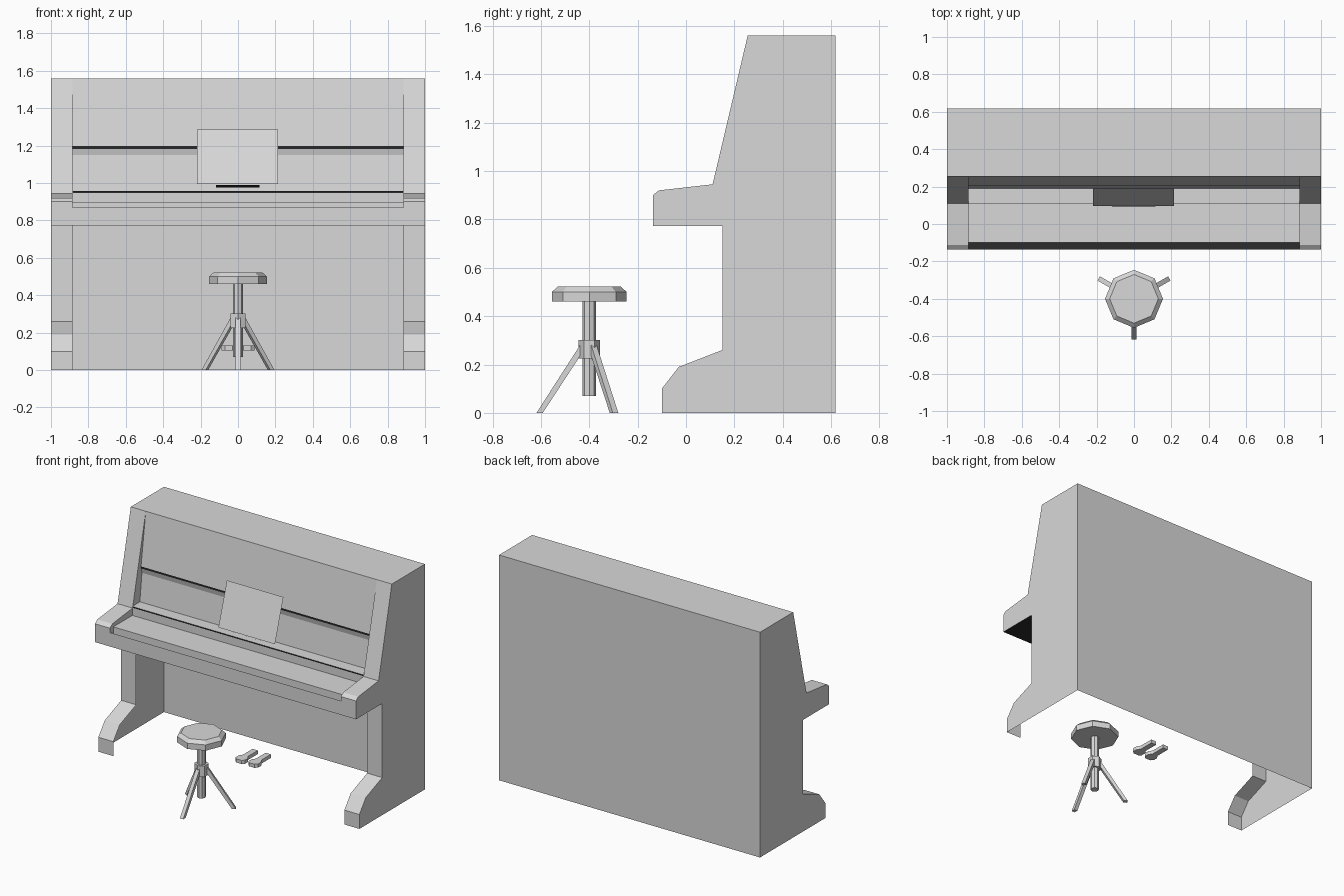
import bpy, bmesh, math
from mathutils import Matrix

if "Cube" in bpy.data.objects:
    bpy.data.objects.remove(bpy.data.objects["Cube"], do_unlink=True)


def material(name, value):
    mat = bpy.data.materials.new(name)
    mat.use_nodes = True
    colour = (value, value, value, 1)
    mat.diffuse_color = colour
    mat.node_tree.nodes["Principled BSDF"].inputs["Base Color"].default_value = colour
    return mat


GREY = material("light_grey", 0.69)
BLACK = material("black", 0.025)


def finish(name, bm, mat=GREY):
    bmesh.ops.remove_doubles(bm, verts=bm.verts, dist=0.0005)
    bmesh.ops.dissolve_limit(bm, angle_limit=0.02, verts=bm.verts, edges=bm.edges)
    mesh = bpy.data.meshes.new(name)
    bm.to_mesh(mesh)
    bm.free()
    mesh.materials.append(mat)
    bpy.context.collection.objects.link(bpy.data.objects.new(name, mesh))


def strip(bm, path, x0, x1):
    """Sweep a (y, z) path along x as an open sheet."""
    a = [bm.verts.new((x0, y, z)) for y, z in path]
    b = [bm.verts.new((x1, y, z)) for y, z in path]
    for i in range(len(path) - 1):
        bm.faces.new((a[i], b[i], b[i + 1], a[i + 1]))


def sheet(name, path, x0, x1, mat=GREY):
    bm = bmesh.new()
    strip(bm, path, x0, x1)
    finish(name, bm, mat)


def wall(bm, path, x, flip):
    """Flat (y, z) outline at one x."""
    pts = path[::-1] if flip else path
    bm.faces.new([bm.verts.new((x, y, z)) for y, z in pts])


def prism(name, outline, depth, matrix):
    """Closed prism: outline in local xy, centred depth along local z."""
    bm = bmesh.new()
    low = [bm.verts.new((x, y, -depth / 2)) for x, y in outline]
    high = [bm.verts.new((x, y, depth / 2)) for x, y in outline]
    bm.faces.new(low[::-1])
    bm.faces.new(high)
    n = len(outline)
    for i in range(n):
        j = (i + 1) % n
        bm.faces.new((low[i], low[j], high[j], high[i]))
    bmesh.ops.transform(bm, matrix=matrix, verts=bm.verts)
    bmesh.ops.recalc_face_normals(bm, faces=bm.faces)
    finish(name, bm)


def lathe(name, rings, sides, turn=0.0):
    """Faceted turned part around the stool axis from (radius, z) rings."""
    bm = bmesh.new()
    loops = []
    for r, z in rings:
        angles = [turn + math.tau * i / sides for i in range(sides)]
        loops.append([bm.verts.new((r * math.cos(t), STOOL_Y + r * math.sin(t), z)) for t in angles])
    bm.faces.new(loops[0][::-1])
    bm.faces.new(loops[-1])
    for lo, hi in zip(loops, loops[1:]):
        for i in range(sides):
            j = (i + 1) % sides
            bm.faces.new((lo[i], lo[j], hi[j], hi[i]))
    finish(name, bm)


INNER = 0.885
STOOL_Y = -0.4

# Case: hollow shell with side cheeks, front board, top and back
leg = [(-0.1, 0), (-0.1, 0.1), (-0.03, 0.19), (0.15, 0.26), (0.15, 0.773)]
board = [(-0.137, 0.773), (-0.137, 0.87)]
arm = [(-0.137, 0.87), (-0.137, 0.9), (-0.112, 0.92), (0.11, 0.945), (0.255, 1.56)]
crown = [(0.255, 1.56), (0.618, 1.56), (0.618, 0)]
case = bmesh.new()
for x0, x1 in ((-1, -INNER), (INNER, 1)):
    strip(case, leg, x0, x1)
    strip(case, board + arm[1:], x0, x1)
    strip(case, crown, x0, x1)
strip(case, board, -INNER, INNER)
strip(case, crown, -INNER, INNER)
outline = leg + board + arm[1:] + crown[1:]
wall(case, outline, -1, False)
wall(case, outline, 1, True)
finish("piano_case", case)
sheet("key_bed", [leg[-1], board[0]], -1, 1, BLACK)

# Key lid, shelf and recessed front panel with dark slots
lid = [(-0.1, 0.775), (-0.1, 0.895), (0.108, 0.895), (0.108, 0.948)]
shelf_slot = [(0.108, 0.948), (0.107, 0.957)]
shelf = [(0.107, 0.957), (0.19, 0.958)]
lower_panel = [(0.19, 0.958), (0.213, 1.15), (0.205, 1.183)]
panel_slot = [(0.205, 1.183), (0.203, 1.198)]
upper_panel = [(0.203, 1.198), (0.255, 1.56)]
sheet("key_lid", lid, -INNER, INNER)
sheet("shelf_slot", shelf_slot, -INNER, INNER, BLACK)
sheet("rear_shelf", shelf, -INNER, INNER)
sheet("lower_panel", lower_panel, -INNER, INNER)
sheet("panel_slot", panel_slot, -INNER, INNER, BLACK)
sheet("upper_panel", upper_panel, -INNER, INNER)

# Inner cheek walls beside the recess
bm = bmesh.new()
cheek = board + arm[1:] + panel_slot[::-1] + lower_panel[-2::-1] + [(0.19, 0.773)]
wall(bm, cheek, -INNER, True)
wall(bm, cheek, INNER, False)
finish("inner_cheeks", bm)

# Music sheet and its small dark holder
sheet("music_sheet", [(0.097, 0.994), (0.19, 1.285)], -0.218, 0.215)
sheet("sheet_holder", [(0.118, 0.976), (0.093, 0.99)], -0.118, 0.115, BLACK)

# Two pedals with a broad front pad and a narrow stem
half = [(0.02, 0.08), (0.037, 0.095), (0.037, 0.13), (0.02, 0.155), (0.02, 0.26)]
pedal = half + [(-x, y) for x, y in reversed(half)]
for side, x in (("right", -0.05), ("left", 0.05)):
    prism(side + "_pedal", pedal, 0.025, Matrix.Translation((x, 0, 0.118)))

# Stool: faceted seat, post, collar and three splayed legs
lathe("stool_seat", [(0.155, 0.46), (0.155, 0.5), (0.13, 0.522)], 8)
lathe("stool_post", [(0.028, 0.07), (0.028, 0.46)], 8)
lathe("stool_collar", [(0.045, 0.225), (0.045, 0.302)], 6, math.pi / 6)
leg_outline = [(0.035, 0.285), (0.035, 0.24), (0.192, 0), (0.218, 0)]
upright = Matrix.Rotation(math.pi / 2, 4, "X")
for i in range(3):
    turn = Matrix.Rotation(-math.pi / 2 + i * math.tau / 3, 4, "Z")
    place = Matrix.Translation((0, STOOL_Y, 0)) @ turn @ upright
    prism("stool_leg_%d" % (i + 1), leg_outline, 0.026, place)
